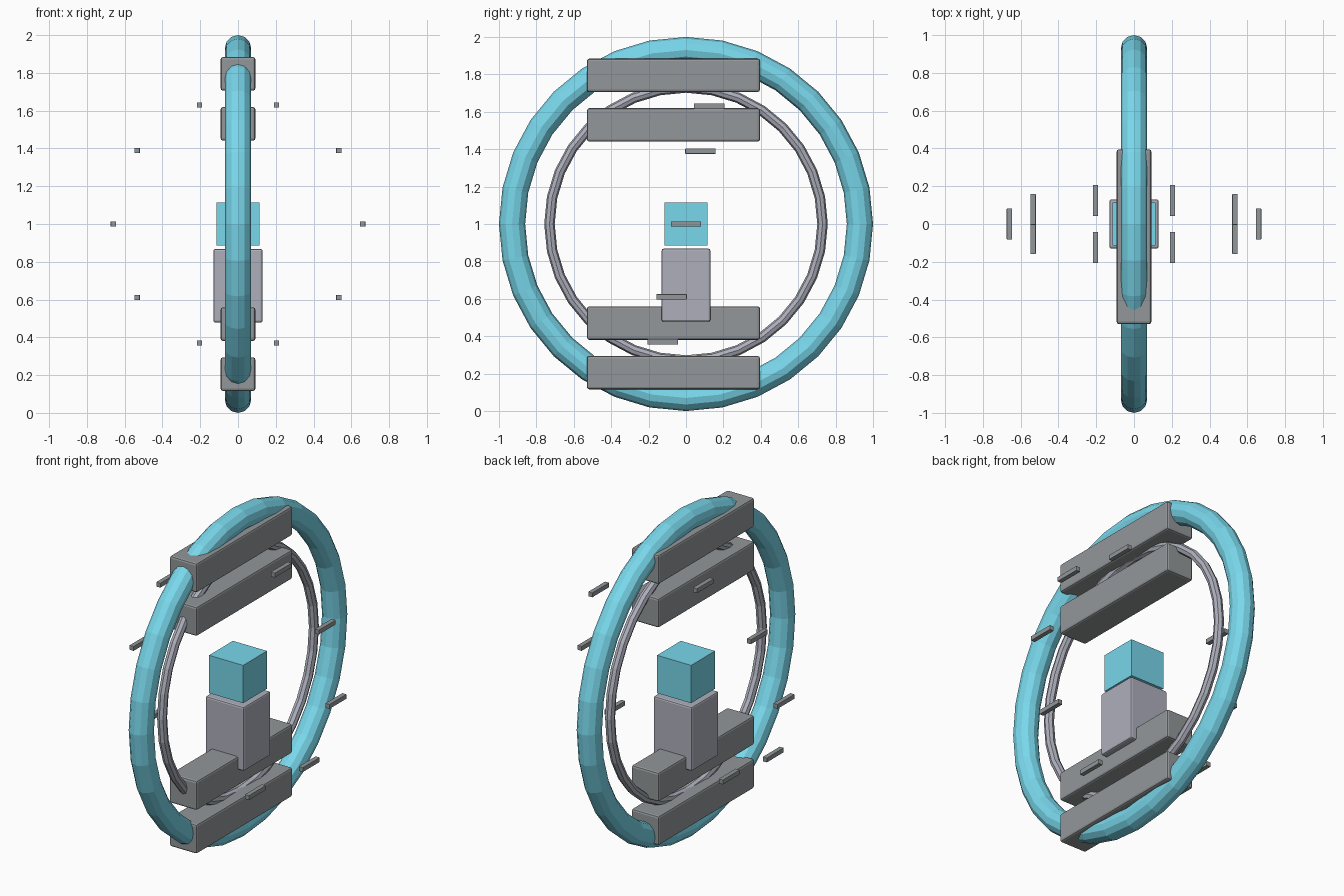
import bpy, math

if "Cube" in bpy.data.objects:
    bpy.data.objects.remove(bpy.data.objects["Cube"])


def material(name, rgb):
    m = bpy.data.materials.new(name)
    m.diffuse_color = (*rgb, 1)
    m.use_nodes = True
    m.node_tree.nodes["Principled BSDF"].inputs["Base Color"].default_value = m.diffuse_color
    return m


CYAN = material("cyan", (0.19, 0.68, 0.83))
SILVER = material("silver", (0.42, 0.43, 0.50))
GREY = material("grey", (0.29, 0.31, 0.32))


def box(name, centre, size, mat, bevel=0.0):
    bpy.ops.mesh.primitive_cube_add(size=1, location=centre)
    ob = bpy.context.object
    ob.name = name
    ob.scale = size
    bpy.ops.object.transform_apply(location=False, rotation=False, scale=True)
    ob.data.materials.append(mat)
    if bevel:
        mod = ob.modifiers.new("edge_bevel", 'BEVEL')
        mod.width = bevel
        mod.segments = 2
    return ob


def ring(name, major, minor, sides, mat):
    bpy.ops.mesh.primitive_torus_add(
        major_radius=major, minor_radius=minor, major_segments=32,
        minor_segments=sides, location=(0, 0, 1), rotation=(0, math.pi / 2, 0))
    ob = bpy.context.object
    ob.name = name
    ob.data.materials.append(mat)


# Upright rings
ring("outer_ring", 0.93, 0.07, 12, CYAN)
ring("inner_ring", 0.73, 0.028, 8, SILVER)

# Clamp bars crossing the rings, mirrored above and below the centre
for side, label in ((1, "upper"), (-1, "lower")):
    for kind, offset in (("outer", 0.795), ("inner", 0.53)):
        box(f"{label}_{kind}_clamp", (0, -0.067, 1 + side * offset),
            (0.184, 0.925, 0.178), GREY, 0.012)

# Central post and glowing core
box("post", (0, 0, 0.673), (0.26, 0.26, 0.39), SILVER, 0.01)
box("core_cube", (0, 0, 1.0), (0.23, 0.23, 0.23), CYAN)

# Marker bars on a slightly tilted circle
for i in range(10):
    a = i * math.tau / 10
    box(f"marker_{i + 1}",
        (0.66 * math.cos(a), 0.131 * math.sin(a), 1 + 0.662 * math.sin(a)),
        (0.028, 0.163, 0.028), GREY, 0.002)
